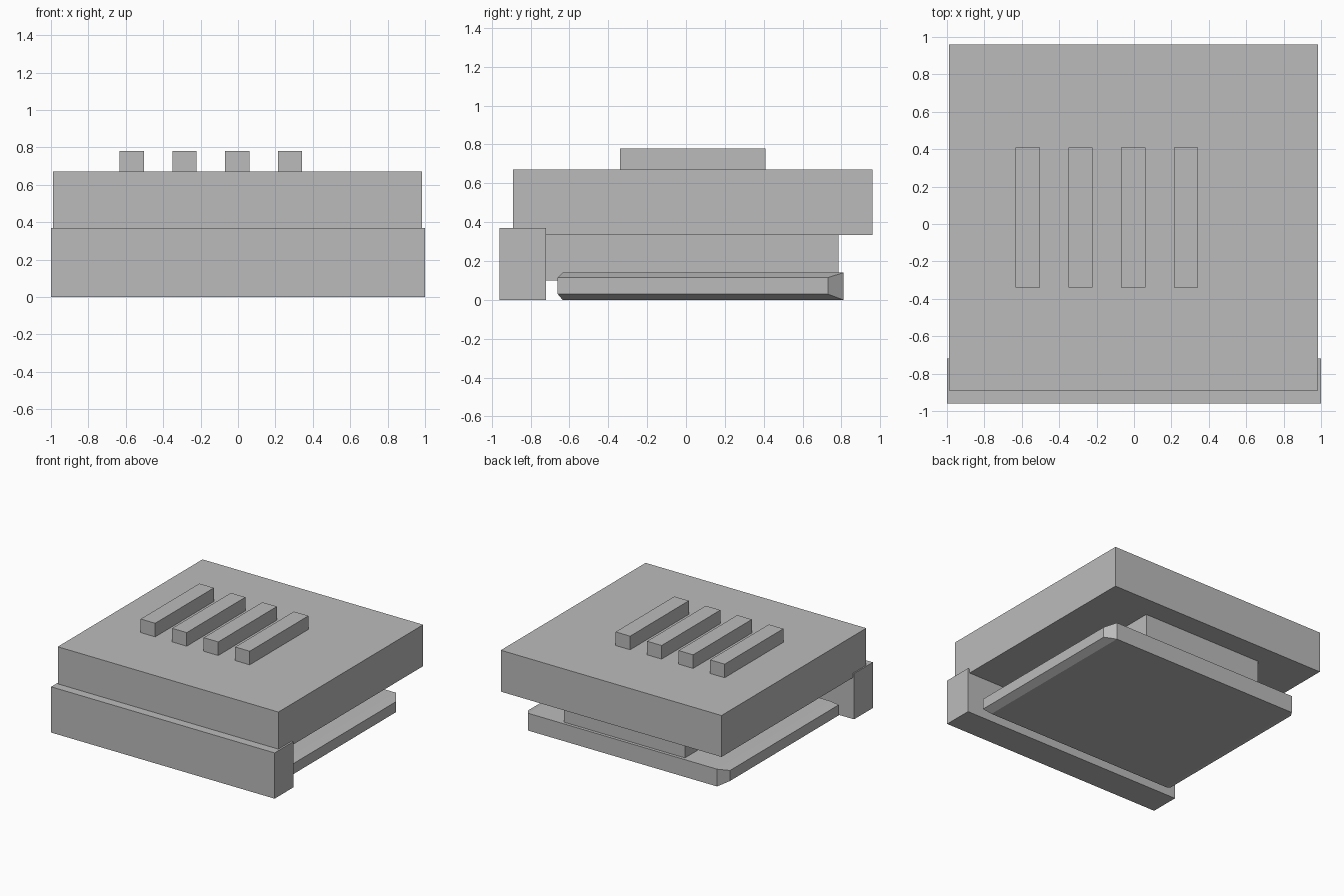
import bpy
import bmesh

default_cube = bpy.data.objects.get("Cube")
if default_cube:
    bpy.data.objects.remove(default_cube, do_unlink=True)

# One flat grey for everything
grey = bpy.data.materials.new("plain grey")
grey.use_nodes = True
color = (0.5, 0.5, 0.5, 1.0)
grey.diffuse_color = color
grey.node_tree.nodes["Principled BSDF"].inputs["Base Color"].default_value = color


def finish(name, bm):
    bmesh.ops.recalc_face_normals(bm, faces=bm.faces[:])
    mesh = bpy.data.meshes.new(name)
    bm.to_mesh(mesh)
    bm.free()
    mesh.materials.append(grey)
    obj = bpy.data.objects.new(name, mesh)
    bpy.context.scene.collection.objects.link(obj)
    return obj


def box(name, xs, ys, zs):
    bm = bmesh.new()
    bmesh.ops.create_cube(bm, size=1)
    for v in bm.verts:
        for axis, (low, high) in enumerate((xs, ys, zs)):
            v.co[axis] = high if v.co[axis] > 0 else low
    return finish(name, bm)


# Main slab, front panel and the core between the slab and the base
box("upper_slab", (-0.99, 0.985), (-0.89, 0.96), (0.335, 0.67))
box("front_panel", (-1, 1), (-0.96, -0.72), (0, 0.37))
box("core_block", (-0.54, 0.54), (-0.74, 0.785), (0.1, 0.336))

# Four raised ribs on top
for i in range(4):
    x = -0.568 + i * 0.282
    box(f"top_rib_{i + 1}", (x - 0.065, x + 0.065), (-0.34, 0.41), (0.669, 0.78))

# Base plate: sloped sides and front, cut corners and an upright back
bm = bmesh.new()
narrow = [(-0.845, -0.635), (0.845, -0.635), (0.845, 0.81), (-0.845, 0.81)]
wide = [(-0.905, -0.66), (0.905, -0.66), (0.905, 0.73), (-0.905, 0.73)]
rings = [[bm.verts.new((x, y, z)) for x, y in outline]
         for outline, z in ((narrow, 0), (wide, 0.03), (wide, 0.115), (narrow, 0.14))]
bottom, low, high, top = rings
bm.faces.new(bottom)
bm.faces.new(top)
for lower, upper in zip(rings, rings[1:]):
    for a, b in ((0, 1), (1, 2), (3, 0)):
        bm.faces.new((lower[a], lower[b], upper[b], upper[a]))
for c in (2, 3):
    bm.faces.new((bottom[c], low[c], high[c], top[c]))
bm.faces.new((bottom[2], bottom[3], top[3], top[2]))
finish("base_plate", bm)
